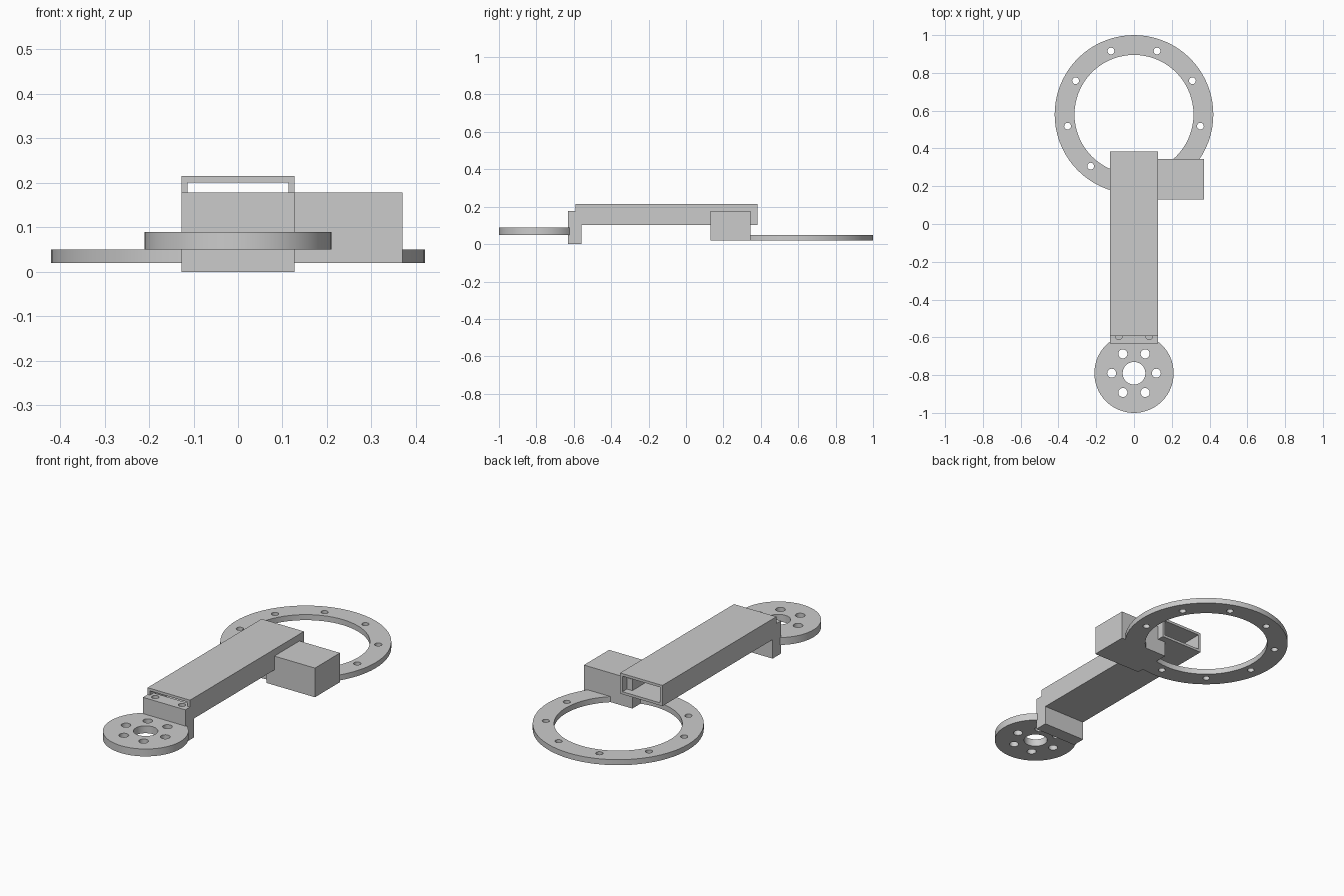
import bpy, bmesh
from math import cos, sin, pi, radians
from mathutils import Matrix

if "Cube" in bpy.data.objects:
    bpy.data.objects.remove(bpy.data.objects["Cube"])


def circle(cx, cy, r, n):
    return [(cx + r * cos(2 * pi * i / n), cy + r * sin(2 * pi * i / n)) for i in range(n)]


def rect(x0, x1, y0, y1):
    return [(x0, y0), (x1, y0), (x1, y1), (x0, y1)]


def plate(name, loops, thickness, matrix):
    """Extrude a flat outline with holes, centred on its own plane."""
    cu = bpy.data.curves.new(name, 'CURVE')
    cu.dimensions = '2D'
    cu.fill_mode = 'BOTH'
    cu.extrude = thickness / 2
    for pts in loops:
        sp = cu.splines.new('POLY')
        sp.points.add(len(pts) - 1)
        for p, (x, y) in zip(sp.points, pts):
            p.co = (x, y, 0, 1)
        sp.use_cyclic_u = True
    ob = bpy.data.objects.new(name, cu)
    bpy.context.collection.objects.link(ob)
    bpy.ops.object.select_all(action='DESELECT')
    ob.select_set(True)
    bpy.context.view_layer.objects.active = ob
    bpy.ops.object.convert(target='MESH')
    ob = bpy.context.view_layer.objects.active
    bm = bmesh.new()
    bm.from_mesh(ob.data)
    bmesh.ops.remove_doubles(bm, verts=bm.verts, dist=1e-5)
    bmesh.ops.transform(bm, matrix=matrix, verts=bm.verts)
    bmesh.ops.recalc_face_normals(bm, faces=bm.faces)
    bm.to_mesh(ob.data)
    bm.free()
    bpy.ops.object.shade_smooth_by_angle(angle=radians(30))
    return ob


def box(name, x0, x1, y0, y1, z0, z1):
    bpy.ops.mesh.primitive_cube_add(size=1)
    ob = bpy.context.object
    ob.name = name
    ob.data.transform(Matrix.Translation(((x0 + x1) / 2, (y0 + y1) / 2, (z0 + z1) / 2))
                      @ Matrix.Diagonal((x1 - x0, y1 - y0, z1 - z0, 1)))
    return ob


# Large mounting ring; the bolt hole under the side block is filled
bolts = [radians(a) for a in range(-90, 270, 40) if a != -50]
plate("mounting_ring",
      [circle(0, 0.58, 0.42, 72), circle(0, 0.58, 0.315, 72)]
      + [circle(0.357 * cos(a), 0.58 + 0.357 * sin(a), 0.018, 20) for a in bolts],
      0.03, Matrix.Translation((0, 0, 0.035)))

# Small flange disc with six bolt holes
plate("flange_disc",
      [circle(0, -0.79, 0.21, 64), circle(0, -0.79, 0.06, 40)]
      + [circle(0.118 * cos(i * pi / 3), -0.79 + 0.118 * sin(i * pi / 3), 0.024, 20)
         for i in range(6)],
      0.04, Matrix.Translation((0, 0, 0.07)))

# Hollow rectangular arm, open at both ends
plate("arm_tube",
      [rect(-0.127, 0.127, 0.103, 0.215), rect(-0.113, 0.113, 0.117, 0.201)],
      0.975, Matrix.Translation((0, -0.1045, 0)) @ Matrix.Rotation(pi / 2, 4, 'X'))

# Side block joining ring and arm
box("side_block", 0.08, 0.37, 0.13, 0.345, 0.02, 0.178)

# Foot block with two blind screw holes
foot = box("foot_block", -0.127, 0.127, -0.632, -0.56, 0.0, 0.178)
for x in (-0.08, 0.08):
    bpy.ops.mesh.primitive_cylinder_add(vertices=20, radius=0.018, depth=0.12,
                                        location=(x, -0.594, 0.178))
    cutter = bpy.context.object
    cutter.hide_render = True
    mod = foot.modifiers.new("screw_hole", 'BOOLEAN')
    mod.operation = 'DIFFERENCE'
    mod.solver = 'EXACT'
    mod.object = cutter
    bpy.context.view_layer.objects.active = foot
    bpy.ops.object.modifier_apply(modifier=mod.name)
    bpy.data.objects.remove(cutter)
